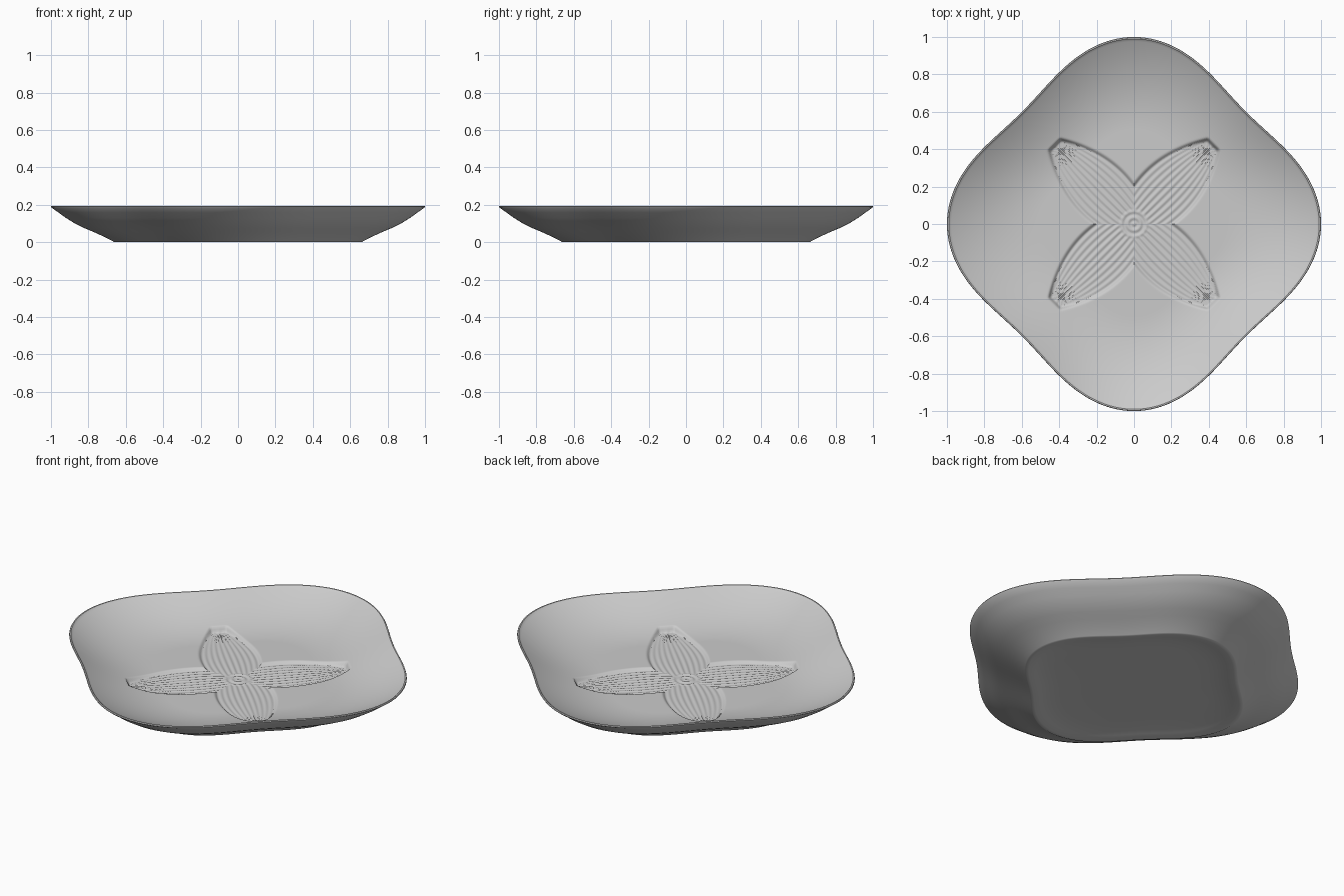
import bpy, bmesh, math

if "Cube" in bpy.data.objects:
    bpy.data.objects.remove(bpy.data.objects["Cube"])

SEGMENTS = 480
FLOOR_RINGS = 110
WALL_RINGS = 24
FLOOR_END = 0.76


def outline(angle):
    """Four-lobed rim radius."""
    return 0.924 + 0.076 * math.cos(4 * angle)


def smooth(v):
    v = max(0.0, min(1.0, v))
    return v * v * (3 - 2 * v)


def bowl_height(t):
    """Inner bowl: flat floor curving up to the rim."""
    s = max(0.0, (t - 0.5) / 0.485)
    return 0.066 + 0.124 * s * s


def petal(x, y):
    """Distance inside a diagonal petal, and the position across it."""
    best = (-1.0, 0.0)
    a, b = (x + y) / math.sqrt(2), (x - y) / math.sqrt(2)
    for along, across in ((abs(a), b), (abs(b), a)):
        width = 0.16 * (1 - ((along - 0.24) / 0.42) ** 2)
        inside = min(width - abs(across), 0.6 - along)
        if inside > best[0]:
            best = (inside, across / max(width, 0.01))
    return best


def inner_height(t, x, y):
    """Bowl with the sunken ribbed flower and ringed centre."""
    z = bowl_height(t)
    inside, across = petal(x, y)
    depth = smooth((inside + 0.008) / 0.022)
    if depth > 0:
        r = math.hypot(x, y)
        heart = 1 - smooth((r - 0.06) / 0.03)
        ribs = 0.002 * math.cos(across * math.tau * 5)
        rings = 0.003 * math.cos(r * math.tau / 0.034)
        sunk = 0.053 + 0.3 * (z - 0.066) + ribs * (1 - heart) + rings * heart
        z += (sunk - z) * depth
    return z


bm = bmesh.new()


def add_ring(t, height):
    ring = []
    for i in range(SEGMENTS):
        angle = math.tau * i / SEGMENTS
        r = t * outline(angle)
        x, y = r * math.cos(angle), r * math.sin(angle)
        z = height(t, x, y) if callable(height) else height
        ring.append(bm.verts.new((x, y, z)))
    return ring


# Inner surface, from the centre to the rim
steps = [FLOOR_END * (i + 1) / FLOOR_RINGS for i in range(FLOOR_RINGS)]
steps += [FLOOR_END + (0.985 - FLOOR_END) * (i + 1) / WALL_RINGS for i in range(WALL_RINGS)]
rings = [add_ring(t, inner_height) for t in steps]

# Rounded lip, flared outer wall and shallow hollow under the foot
section = [(0.99, 0.195), (0.997, 0.195), (1.0, 0.19), (0.996, 0.184),
           (0.96, 0.159), (0.92, 0.13), (0.87, 0.099), (0.82, 0.075),
           (0.77, 0.054), (0.72, 0.031), (0.665, 0.003), (0.66, 0.0),
           (0.64, 0.0), (0.6, 0.008), (0.54, 0.017), (0.46, 0.02), (0.2, 0.02)]
rings += [add_ring(t, z) for t, z in section]

for lower, upper in zip(rings, rings[1:]):
    for i in range(SEGMENTS):
        j = (i + 1) % SEGMENTS
        bm.faces.new((lower[i], upper[i], upper[j], lower[j]))

# Centre fans close the top and the underside
for ring, z in ((rings[0], inner_height(0, 0, 0)), (rings[-1], 0.02)):
    centre = bm.verts.new((0, 0, z))
    for i in range(SEGMENTS):
        bm.faces.new((centre, ring[i], ring[(i + 1) % SEGMENTS]))

bmesh.ops.recalc_face_normals(bm, faces=bm.faces[:])
mesh = bpy.data.meshes.new("flower_dish")
bm.to_mesh(mesh)
bm.free()
dish = bpy.data.objects.new("flower_dish", mesh)
bpy.context.collection.objects.link(dish)

# Plain light grey glaze
grey = (0.6, 0.6, 0.6, 1)
glaze = bpy.data.materials.new("light_grey_glaze")
glaze.use_nodes = True
glaze.diffuse_color = grey
glaze.node_tree.nodes["Principled BSDF"].inputs["Base Color"].default_value = grey
mesh.materials.append(glaze)

bpy.ops.object.select_all(action="DESELECT")
dish.select_set(True)
bpy.context.view_layer.objects.active = dish
bpy.ops.object.shade_smooth_by_angle(angle=math.radians(40))
